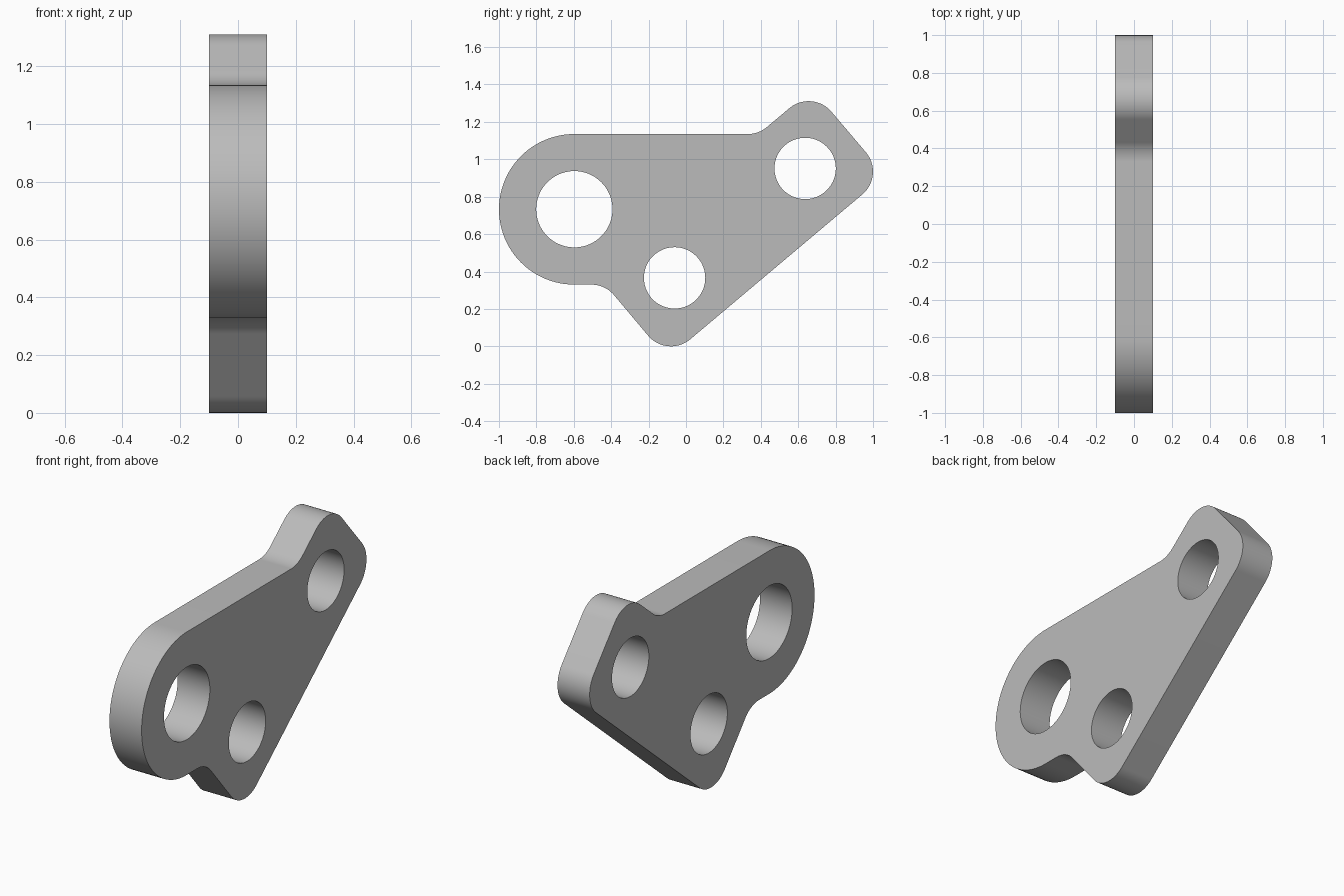
import bpy, bmesh, math
from mathutils import Vector, Matrix

cube = bpy.data.objects.get("Cube")
if cube:
    bpy.data.objects.remove(cube, do_unlink=True)

THICK = 0.2
ROUND = 0.16
BIG = 0.4025

# Corner points (y, z) with fillet radius, before rounding
corners = [
    ((-1.0, 0.33), BIG), ((-0.432, 0.33), ROUND),
    ((-0.0997, -0.0655), ROUND), ((1.0655, 0.9153), ROUND),
    ((0.6747, 1.3755), ROUND), ((0.388, 1.135), ROUND),
    ((-1.0, 1.135), BIG),
]
# Bores: centre (y, z) and radius
bores = [((-0.597, 0.733), 0.204), ((-0.061, 0.366), 0.164), ((0.637, 0.951), 0.164)]


def rounded_outline(corners, steps=24):
    """Replace every corner with a tangent arc."""
    points = []
    for i, (corner, radius) in enumerate(corners):
        p = Vector(corner)
        a = (Vector(corners[i - 1][0]) - p).normalized()
        b = (Vector(corners[(i + 1) % len(corners)][0]) - p).normalized()
        half = a.angle(b) / 2
        centre = p + (a + b).normalized() * radius / math.sin(half)
        start = p + a * radius / math.tan(half) - centre
        end = p + b * radius / math.tan(half) - centre
        sweep = math.pi - 2 * half
        if start.x * end.y - start.y * end.x < 0:
            sweep = -sweep
        for k in range(steps + 1):
            points.append(centre + Matrix.Rotation(sweep * k / steps, 2) @ start)
    return points


def circle(centre, radius, steps=72):
    return [Vector(centre) + radius * Vector((math.cos(t), math.sin(t)))
            for t in (2 * math.pi * k / steps for k in range(steps))]


def add_loop(bm, points):
    verts = [bm.verts.new((-THICK / 2, p.x, p.y)) for p in points]
    return [bm.edges.new((verts[i - 1], verts[i])) for i in range(len(verts))]


# Flat side with bores, extruded to the plate thickness
bm = bmesh.new()
edges = add_loop(bm, rounded_outline(corners))
for centre, radius in bores:
    edges += add_loop(bm, circle(centre, radius))
bmesh.ops.triangle_fill(bm, edges=edges, use_beauty=True, use_dissolve=False)
side = bmesh.ops.extrude_face_region(bm, geom=bm.faces[:], use_keep_orig=True)
bmesh.ops.translate(bm, vec=(THICK, 0, 0),
                    verts=[v for v in side["geom"] if isinstance(v, bmesh.types.BMVert)])
bmesh.ops.remove_doubles(bm, verts=bm.verts[:], dist=0.0005)
bmesh.ops.recalc_face_normals(bm, faces=bm.faces[:])
mesh = bpy.data.meshes.new("link_plate")
bm.to_mesh(mesh)
bm.free()

# Plain grey metal
grey = bpy.data.materials.new("grey_metal")
grey.use_nodes = True
colour = (0.5, 0.5, 0.5, 1)
grey.diffuse_color = colour
grey.node_tree.nodes["Principled BSDF"].inputs["Base Color"].default_value = colour
mesh.materials.append(grey)

plate = bpy.data.objects.new("link_plate", mesh)
bpy.context.collection.objects.link(plate)
bpy.ops.object.select_all(action="DESELECT")
plate.select_set(True)
bpy.context.view_layer.objects.active = plate
bpy.ops.object.shade_smooth_by_angle(angle=math.radians(30))
